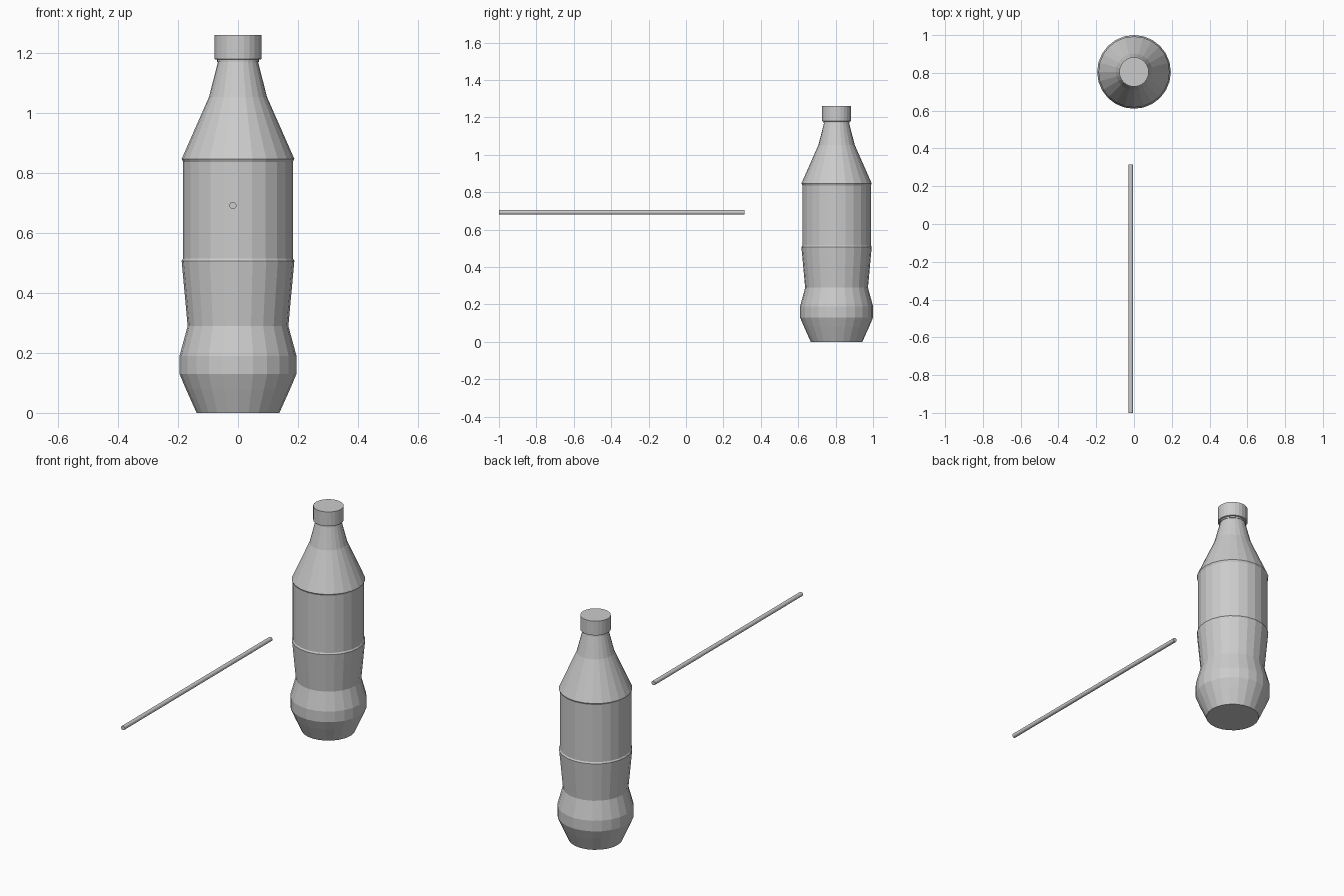
import bpy, bmesh
from math import cos, sin, pi, radians

if "Cube" in bpy.data.objects:
    bpy.data.objects.remove(bpy.data.objects["Cube"])

SIDES = 24
CENTRE = (0, 0.805, 0)


def lathe(name, profile):
    """Revolve (radius, height) points around z and cap both ends."""
    bm = bmesh.new()
    rings = [[bm.verts.new((r * cos(2 * pi * i / SIDES), r * sin(2 * pi * i / SIDES), z))
              for i in range(SIDES)] for r, z in profile]
    for low, high in zip(rings, rings[1:]):
        for i in range(SIDES):
            j = (i + 1) % SIDES
            bm.faces.new((low[i], low[j], high[j], high[i]))
    bm.faces.new(rings[0][::-1])
    bm.faces.new(rings[-1])
    mesh = bpy.data.meshes.new(name)
    bm.to_mesh(mesh)
    bm.free()
    obj = bpy.data.objects.new(name, mesh)
    obj.location = CENTRE
    bpy.context.collection.objects.link(obj)
    return obj


# Bottle: tapered foot, bulge, waist, recessed label band, shoulder and neck
lathe("bottle_body", [
    (0.138, 0.0), (0.174, 0.08), (0.195, 0.13), (0.195, 0.19), (0.168, 0.29),
    (0.188, 0.507), (0.183, 0.515), (0.183, 0.837), (0.188, 0.847),
    (0.097, 1.053), (0.067, 1.17), (0.067, 1.19)])

# Screw cap with a narrow step underneath
lathe("bottle_cap", [(0.070, 1.170), (0.070, 1.178), (0.078, 1.180), (0.078, 1.26)])

# Straw floating in front of the bottle, lying along y
bpy.ops.mesh.primitive_cylinder_add(
    vertices=12, radius=0.012, depth=1.314,
    location=(-0.017, -0.343, 0.692), rotation=(radians(90), 0, 0))
bpy.context.object.name = "straw"
